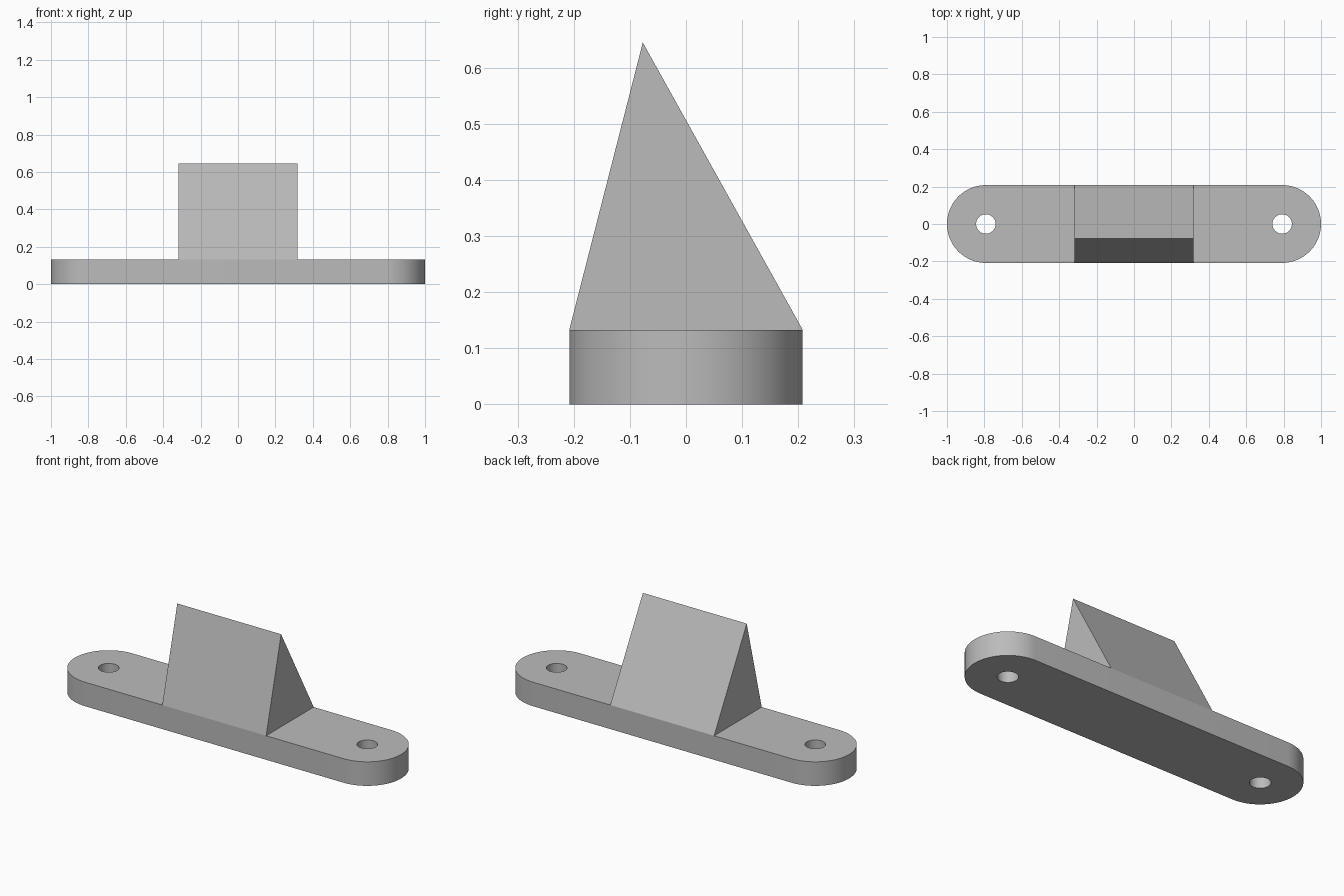
import bpy
import bmesh
import math

HALF_LENGTH, RADIUS, PLATE_TOP = 1.0, 0.208, 0.133
END_X = HALF_LENGTH - RADIUS
HOLE_RADIUS = 0.052
WEDGE_HALF, PEAK_Y, PEAK_Z = 0.318, -0.077, 0.645

cube = bpy.data.objects.get("Cube")
if cube:
    bpy.data.objects.remove(cube, do_unlink=True)

grey = bpy.data.materials.new("plain grey")
grey.use_nodes = True
colour = (0.5, 0.5, 0.5, 1)
grey.diffuse_color = colour
grey.node_tree.nodes["Principled BSDF"].inputs["Base Color"].default_value = colour


def prism(name, outline, direction):
    """Extrude a closed outline of 3D points along a direction."""
    bm = bmesh.new()
    face = bm.faces.new([bm.verts.new(p) for p in outline])
    extruded = bmesh.ops.extrude_face_region(bm, geom=[face], use_keep_orig=True)
    verts = [v for v in extruded["geom"] if isinstance(v, bmesh.types.BMVert)]
    bmesh.ops.translate(bm, verts=verts, vec=direction)
    bmesh.ops.recalc_face_normals(bm, faces=bm.faces)
    mesh = bpy.data.meshes.new(name)
    bm.to_mesh(mesh)
    bm.free()
    mesh.materials.append(grey)
    obj = bpy.data.objects.new(name, mesh)
    bpy.context.collection.objects.link(obj)
    return obj


def arc(cx, radius, start, sweep, steps, z):
    """Points along a circular arc centred on the plate's long axis."""
    angles = [start + sweep * i / steps for i in range(steps + 1)]
    return [(cx + radius * math.cos(a), radius * math.sin(a), z) for a in angles]


# Base plate with rounded ends
outline = (arc(END_X, RADIUS, -math.pi / 2, math.pi, 32, 0)
           + arc(-END_X, RADIUS, math.pi / 2, math.pi, 32, 0))
plate = prism("base_plate", outline, (0, 0, PLATE_TOP))

# Screw holes through both ends
for side, x in (("left", END_X), ("right", -END_X)):
    circle = arc(x, HOLE_RADIUS, 0, math.tau, 48, -0.1)[:-1]
    cutter = prism(side + "_hole_cutter", circle, (0, 0, PLATE_TOP + 0.2))
    cutter.hide_render = True
    cutter.hide_set(True)
    cut = plate.modifiers.new(side + "_hole", 'BOOLEAN')
    cut.operation = 'DIFFERENCE'
    cut.solver = 'EXACT'
    cut.object = cutter

# Apply the cuts, then drop the cutters
bpy.context.view_layer.update()
cut_mesh = bpy.data.meshes.new_from_object(
    plate.evaluated_get(bpy.context.evaluated_depsgraph_get()))
for modifier in list(plate.modifiers):
    bpy.data.objects.remove(modifier.object, do_unlink=True)
plate.modifiers.clear()
plate.data = cut_mesh

# Smooth rounded walls, sharp rims
bpy.ops.object.select_all(action='DESELECT')
plate.select_set(True)
bpy.context.view_layer.objects.active = plate
bpy.ops.object.shade_smooth_by_angle(angle=math.radians(30))

# Leaning triangular wedge across the middle
triangle = [(-WEDGE_HALF, -RADIUS, PLATE_TOP),
            (-WEDGE_HALF, RADIUS, PLATE_TOP),
            (-WEDGE_HALF, PEAK_Y, PEAK_Z)]
prism("wedge", triangle, (2 * WEDGE_HALF, 0, 0))
